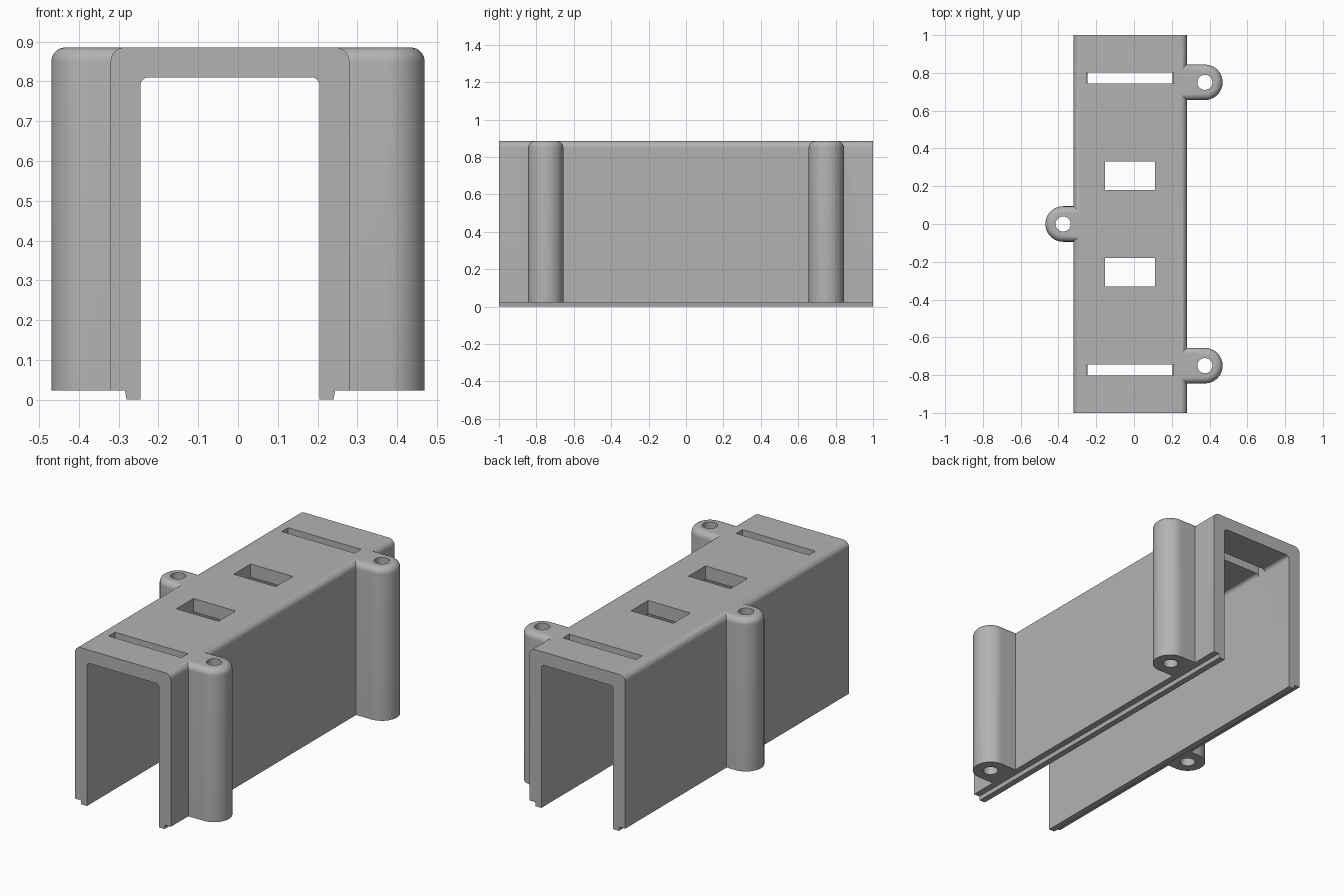
import bpy, bmesh
from math import cos, sin, pi, radians

if "Cube" in bpy.data.objects:
    bpy.data.objects.remove(bpy.data.objects["Cube"], do_unlink=True)

TOP, STEP = 0.885, 0.023          # roof height, underside of walls and posts
LEFT, RIGHT = -0.32, 0.28         # outer wall faces
IN_LEFT, IN_RIGHT = -0.245, 0.205  # inner wall faces
IN_TOP, FILLET = 0.81, 0.035
POST_R, HOLE_R = 0.094, 0.04

grey = bpy.data.materials.new("plain grey")
grey.use_nodes = True
grey.diffuse_color = (0.45, 0.45, 0.45, 1)
grey.node_tree.nodes["Principled BSDF"].inputs["Base Color"].default_value = grey.diffuse_color


def arc(cx, cy, r, start, end, steps):
    """Points along an arc, angles in degrees."""
    angles = [radians(start + (end - start) * i / steps) for i in range(steps + 1)]
    return [(cx + r * cos(a), cy + r * sin(a)) for a in angles]


def prism(name, points, to_3d, depth, bevel_rule=None):
    """Extrude a closed outline along depth, optionally rounding chosen edges."""
    bm = bmesh.new()
    face = bm.faces.new([bm.verts.new(to_3d(p)) for p in points])
    new = bmesh.ops.extrude_face_region(bm, geom=[face])["geom"]
    bmesh.ops.translate(bm, vec=depth, verts=[v for v in new if isinstance(v, bmesh.types.BMVert)])
    bmesh.ops.recalc_face_normals(bm, faces=bm.faces)
    if bevel_rule:
        edges = [e for e in bm.edges if bevel_rule(e)]
        bmesh.ops.bevel(bm, geom=edges, offset=FILLET, segments=8, profile=0.5, affect='EDGES')
        bmesh.ops.recalc_face_normals(bm, faces=bm.faces)
    mesh = bpy.data.meshes.new(name)
    bm.to_mesh(mesh)
    bm.free()
    mesh.materials.append(grey)
    obj = bpy.data.objects.new(name, mesh)
    bpy.context.collection.objects.link(obj)
    return obj


def combine(base, tool, operation):
    """Apply a boolean and remove the tool."""
    tool.hide_render = True
    mod = base.modifiers.new(operation.lower(), 'BOOLEAN')
    mod.operation, mod.object, mod.solver = operation, tool, 'EXACT'
    bpy.context.view_layer.objects.active = base
    bpy.ops.object.modifier_apply(modifier=mod.name)
    bpy.data.objects.remove(tool, do_unlink=True)


def box(name, x0, x1, y0, y1, z0, z1):
    return prism(name, [(x0, y0), (x1, y0), (x1, y1), (x0, y1)],
                 lambda p: (p[0], p[1], z0), (0, 0, z1 - z0))


# Channel: rounded upside-down U with a stepped lip under each wall
r = 0.02
lip = 0.035
outline = [(IN_LEFT, 0), (IN_LEFT - lip, 0), (IN_LEFT - lip - 0.004, STEP), (LEFT, STEP)]
outline += arc(LEFT + FILLET, TOP - FILLET, FILLET, 180, 90, 8)
outline += arc(RIGHT - FILLET, TOP - FILLET, FILLET, 90, 0, 8)
outline += [(RIGHT, STEP), (IN_RIGHT + lip + 0.004, STEP), (IN_RIGHT + lip, 0), (IN_RIGHT, 0)]
outline += arc(IN_RIGHT - r, IN_TOP - r, r, 0, 90, 6)
outline += arc(IN_LEFT + r, IN_TOP - r, r, 90, 180, 6)
cover = prism("channel_cover", outline, lambda p: (p[0], -1, p[1]), (0, 2, 0))

# Screw posts: half-round columns with rounded tops, merged into the walls
posts = [(1, RIGHT, 0.75), (1, RIGHT, -0.75), (-1, LEFT, 0)]
for side, wall, y in posts:
    root = wall - side * 0.055
    shape = [(root, y - POST_R)]
    shape += [(side * px, py) for px, py in arc(0.375, y, POST_R, -90, 90, 32)]
    shape += [(root, y + POST_R)]

    def outer_top_edge(e):
        return (all(v.co.z > TOP - 0.001 for v in e.verts)
                and any(abs(v.co.x - root) > 0.001 for v in e.verts))

    post = prism("screw_post", shape, lambda p: (p[0], p[1], STEP),
                 (0, 0, TOP - STEP), outer_top_edge)
    combine(cover, post, 'UNION')

# Screw holes through the posts
for side, wall, y in posts:
    circle = arc(side * 0.375, y, HOLE_R, 0, 360, 32)[:-1]
    combine(cover, prism("hole_cutter", circle, lambda p: (p[0], p[1], -0.1), (0, 0, 1.2)),
            'DIFFERENCE')

# Roof openings: two narrow slots near the ends, two windows near the middle
for x0, x1, y0, y1 in [(-0.248, 0.208, 0.745, 0.802), (-0.153, 0.111, 0.18, 0.332)]:
    for s in (1, -1):
        low, high = sorted((s * y0, s * y1))
        combine(cover, box("opening_cutter", x0, x1, low, high, 0.785, 1), 'DIFFERENCE')

# Smooth the rounded parts while keeping edges crisp
bpy.ops.object.select_all(action='DESELECT')
cover.select_set(True)
bpy.context.view_layer.objects.active = cover
bpy.ops.object.shade_smooth_by_angle(angle=radians(30))
